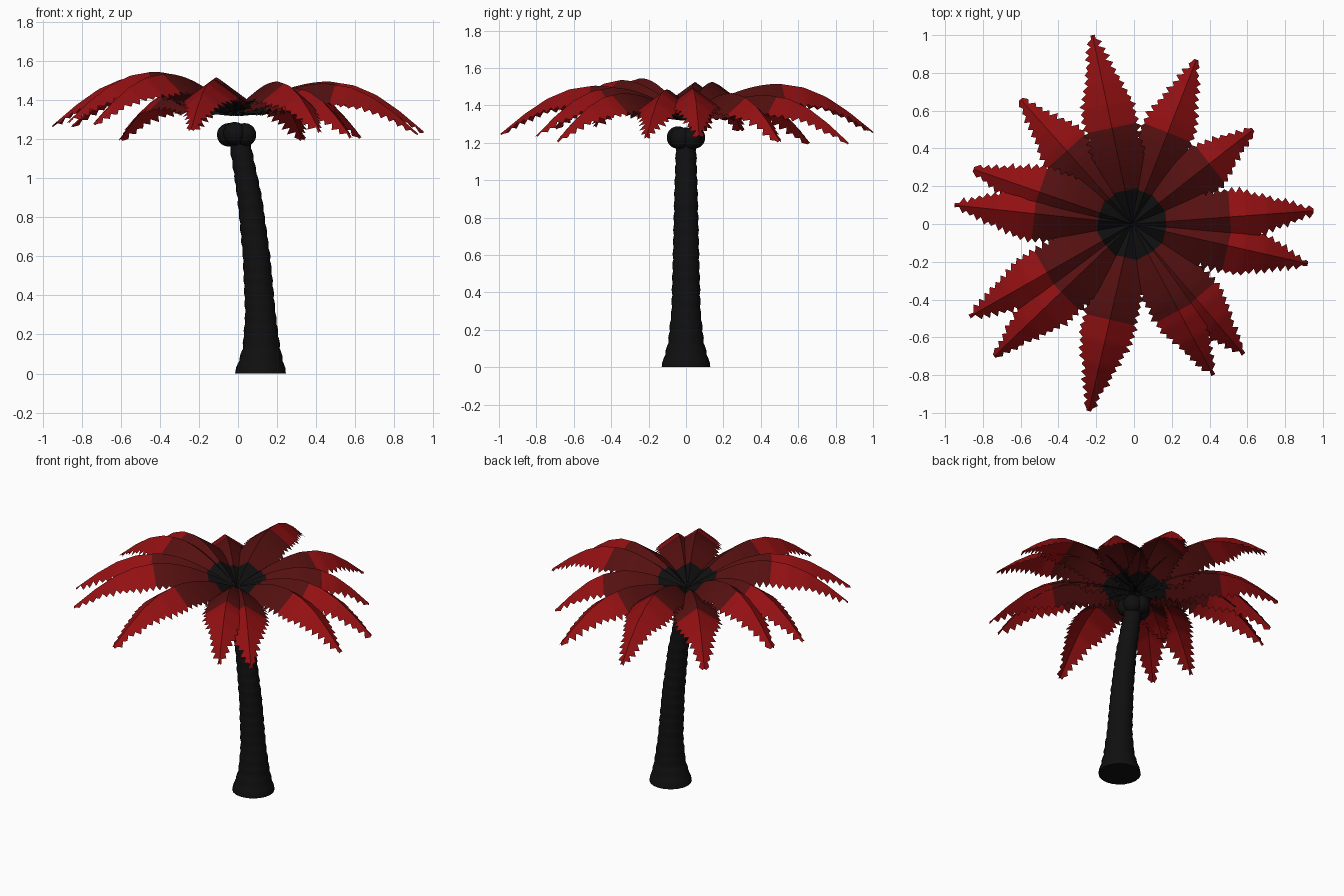
import bpy, bmesh, math, random
from mathutils import Vector

random.seed(4)
cube = bpy.data.objects.get("Cube")
if cube:
    bpy.data.objects.remove(cube, do_unlink=True)


def material(name, rgb):
    m = bpy.data.materials.new(name)
    m.use_nodes = True
    m.diffuse_color = (*rgb, 1)
    bsdf = next(n for n in m.node_tree.nodes if n.type == 'BSDF_PRINCIPLED')
    bsdf.inputs["Base Color"].default_value = (*rgb, 1)
    bsdf.inputs["Roughness"].default_value = 0.9
    return m


black = material("black bark", (0.005, 0.005, 0.005))
dark_red = material("dark red leaf", (0.09, 0.005, 0.005))
red = material("red leaf", (0.29, 0.005, 0.006))


def add_object(name, bm, mats, angle=35):
    mesh = bpy.data.meshes.new(name)
    bm.to_mesh(mesh)
    bm.free()
    for m in mats:
        mesh.materials.append(m)
    ob = bpy.data.objects.new(name, mesh)
    bpy.context.collection.objects.link(ob)
    bpy.ops.object.select_all(action='DESELECT')
    ob.select_set(True)
    bpy.context.view_layer.objects.active = ob
    bpy.ops.object.shade_smooth_by_angle(angle=math.radians(angle))
    return ob


def lerp_table(table, v):
    for a, b in zip(table, table[1:]):
        if v <= b[0]:
            k = (v - a[0]) / (b[0] - a[0])
            return [p + (q - p) * k for p, q in zip(a[1:], b[1:])]
    return table[-1][1:]


# Trunk: leaning stack of flared rings; rows are height, centre x, radius
TRUNK = [(0, .115, .13), (.06, .117, .112), (.13, .12, .093), (.3, .115, .075),
         (.6, .095, .067), (.9, .06, .06), (1.15, .015, .052), (1.28, 0, .05)]
SIDES, RINGS = 20, 20
bm = bmesh.new()
loops = []
for i in range(RINGS):
    for frac, swell in ((0, 0), (.45, .005), (.8, .003)):
        z = 1.28 * (i + frac) / RINGS
        cx, r = lerp_table(TRUNK, z)
        if z > 0:
            r += swell
        loops.append([bm.verts.new((cx + r * math.cos(a), r * math.sin(a), z))
                      for a in (math.tau * s / SIDES for s in range(SIDES))])
for lo, hi in zip(loops, loops[1:]):
    for s in range(SIDES):
        t = (s + 1) % SIDES
        bm.faces.new((lo[s], lo[t], hi[t], hi[s]))
bm.faces.new(loops[0][::-1])
bm.faces.new(loops[-1])
add_object("trunk", bm, [black])

# Round fruits clustered under the crown
for i in range(5):
    a = math.tau * (i + .5) / 5
    bm = bmesh.new()
    bmesh.ops.create_uvsphere(bm, u_segments=16, v_segments=10, radius=.06)
    bmesh.ops.translate(bm, verts=bm.verts, vec=(
        -.003 + .045 * math.cos(a), .045 * math.sin(a), 1.222 + .006 * (i % 2)))
    add_object("fruit", bm, [black], 60)

# Fronds: ridged leaves with toothed edges, given by tip position
TIPS = [(-.22, 1, 1.26), (.33, .87, 1.2), (.63, .5, 1.21), (.95, .07, 1.24),
        (.92, -.21, 1.23), (.58, -.69, 1.21), (.42, -.8, 1.24),
        (-.24, -.99, 1.25), (-.74, -.7, 1.28), (-.87, -.49, 1.29),
        (-.95, .1, 1.27), (-.85, .29, 1.27), (-.6, .66, 1.2)]
# Drop below the peak along the outer half
FALL = [(.5, 0), (.63, .02), (.75, .07), (.87, .15), (1, .255)]
CROWN = Vector((-.01, 0))
CORE, STEP = 1.34, .02


def ridge_height(t, peak):
    if t < .5:
        return CORE + (peak - CORE) * math.sin(t * math.pi)
    return peak - lerp_table(FALL, t)[0]


def half_width(r, t):
    grow = .03 + .42 * r
    taper = .012 + .135 * min(1, (1 - t) / .42)
    return min(grow, .138, taper)


def make_frond(tip):
    axis = Vector(tip[:2]) - CROWN
    length = axis.length
    axis.normalize()
    side = Vector((-axis.y, axis.x))
    peak = tip[2] + .255
    count = round(length / STEP)
    bm = bmesh.new()
    rows = []
    for i in range(count + 1):
        r = length if i == count else i * STEP
        t = r / length
        z = ridge_height(t, peak)
        row = []
        for s in (1, 0, -1):
            w = half_width(r, t) * abs(s)
            if s and .1 < t < .98:
                w += random.uniform(.006, .02) if i % 2 else -random.uniform(.004, .016)
            p = CROWN + axis * r + side * (s * max(w, .006 * abs(s)))
            row.append(bm.verts.new((p.x, p.y, z - .72 * w)))
        rows.append(row)
    for i, (a, b) in enumerate(zip(rows, rows[1:])):
        r = (i + .5) * STEP
        for k in (0, 1):
            f = bm.faces.new((a[k], a[k + 1], b[k + 1], b[k]))
            f.material_index = 0 if r < .18 else 1 if r < .52 else 2
    bmesh.ops.recalc_face_normals(bm, faces=bm.faces)
    if sum(f.normal.z for f in bm.faces) < 0:
        bmesh.ops.reverse_faces(bm, faces=bm.faces)
    add_object("frond", bm, [black, dark_red, red])


for tip in TIPS:
    make_frond(tip)
